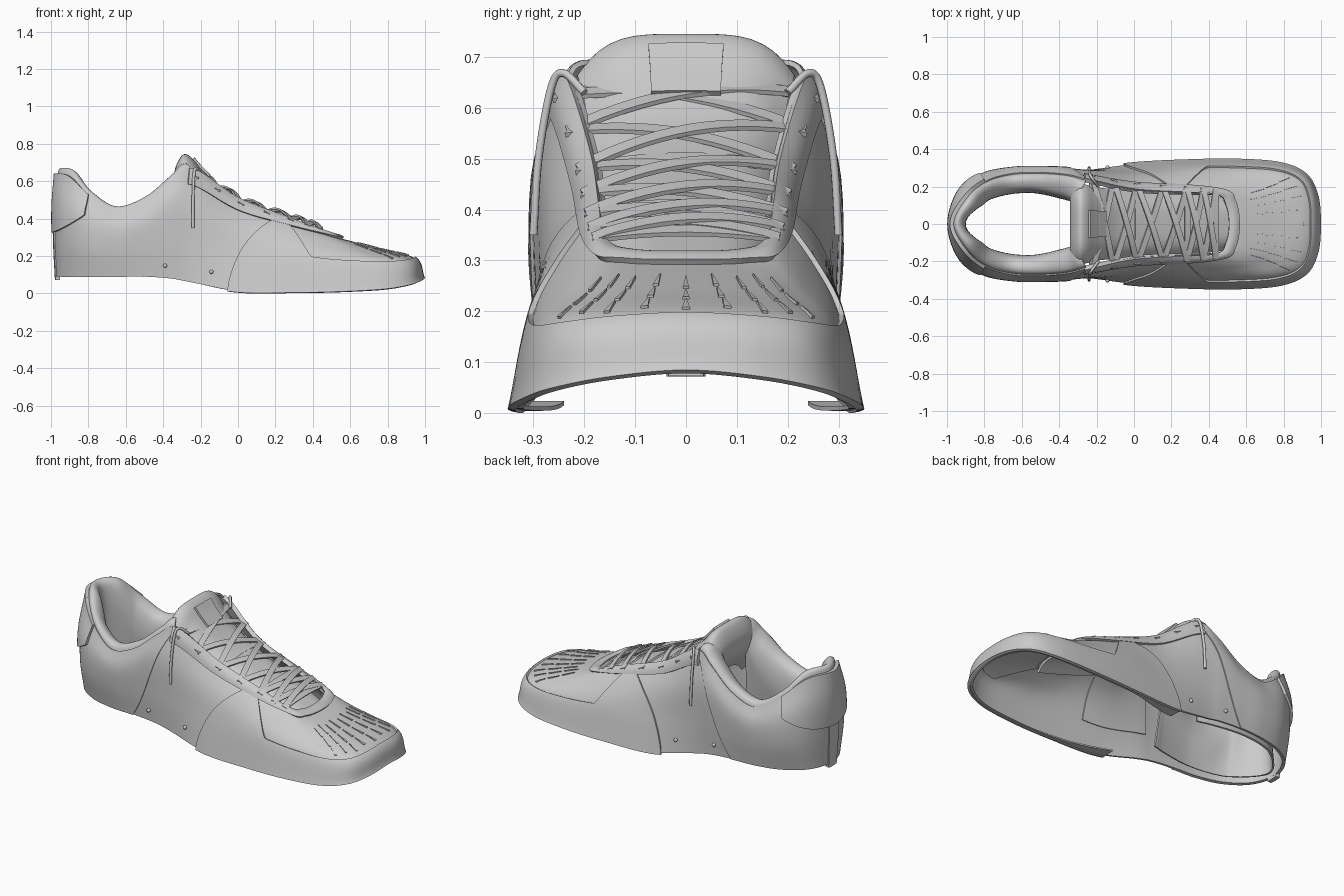
import bpy, bmesh, math
from mathutils import Vector

if "Cube" in bpy.data.objects:
    bpy.data.objects.remove(bpy.data.objects["Cube"])

grey = bpy.data.materials.new("light_grey")
grey.use_nodes = True
grey.diffuse_color = (0.6, 0.6, 0.6, 1)
grey.node_tree.nodes["Principled BSDF"].inputs["Base Color"].default_value = (0.6, 0.6, 0.6, 1)

# Half-shoe ribs from toe centre to heel centre: sole edge, shoulder, middle, rim
TOE_RIBS = [
    [(.988, 0, .085), (.942, 0, .19), (.75, 0, .242), (.51, 0, .305)],
    [(.975, .15, .072), (.932, .14, .183), (.74, .1, .242), (.505, .06, .305)],
    [(.915, .262, .05), (.885, .235, .172), (.72, .17, .237), (.49, .11, .31)],
    [(.78, .32, .028), (.76, .285, .167), (.65, .215, .237), (.47, .145, .32)],
    [(.55, .338, .016), (.54, .3, .177), (.51, .23, .265), (.41, .16, .345)],
    [(.3, .335, .012), (.3, .3, .2), (.29, .248, .305), (.27, .165, .4)],
    [(0, .32, .014), (0, .292, .2), (0, .257, .36), (0, .18, .505)],
]
HEEL_RIBS = [
    [(-.25, .288, .06), (-.25, .29, .25), (-.25, .283, .47), (-.24, .23, .66)],
    [(-.36, .283, .08), (-.37, .297, .27), (-.37, .298, .47), (-.35, .258, .605)],
    [(-.5, .28, .09), (-.5, .298, .24), (-.5, .302, .385), (-.49, .27, .49)],
    [(-.65, .27, .09), (-.65, .295, .23), (-.65, .298, .35), (-.65, .265, .435)],
    [(-.8, .23, .09), (-.81, .262, .25), (-.81, .262, .4), (-.79, .225, .52)],
    [(-.92, .14, .09), (-.928, .165, .27), (-.925, .162, .46), (-.895, .138, .625)],
    [(-.967, 0, .09), (-.976, 0, .27), (-.978, 0, .46), (-.965, 0, .64)],
]
RIBS = [[Vector(p) for p in rib] for rib in TOE_RIBS + HEEL_RIBS]
LAST = len(RIBS) - 1


def spline(pts, t):
    """Smooth curve through points, one unit of t per point."""
    n = len(pts)
    i = min(max(int(t), 0), n - 2)
    f = t - i
    b, c = pts[i], pts[i + 1]
    a = pts[i - 1] if i else b * 2 - c
    d = pts[i + 2] if i + 2 < n else c * 2 - b
    m, k = (c - a) / 2, (d - b) / 2
    return b + m * f + ((c - b) * 3 - m * 2 - k) * f ** 2 + ((b - c) * 2 + m + k) * f ** 3


def rib_point(k, v):
    k %= 2 * LAST
    p = spline(RIBS[min(k, 2 * LAST - k)], v)
    return Vector((p.x, -p.y, p.z)) if k > LAST else p


def wall(s, v, lift=0):
    """Point on the upper: s runs round the shoe, v from sole edge to rim."""
    i = math.floor(s)
    p = spline([rib_point(i + k, v) for k in (-1, 0, 1, 2)], 1 + s - i)
    if lift:
        du = wall(s + .02, v) - wall(s - .02, v)
        dv = wall(s, v + .02) - wall(s, v - .02)
        p = p + du.cross(dv).normalized() * lift
    return p


def finish(ob, angle=40):
    ob.data.materials.append(grey)
    bpy.ops.object.select_all(action='DESELECT')
    ob.select_set(True)
    bpy.context.view_layer.objects.active = ob
    for mod in list(ob.modifiers):
        bpy.ops.object.modifier_apply(modifier=mod.name)
    bpy.ops.object.shade_smooth_by_angle(angle=math.radians(angle))


def sheet(name, f, nu, nv, thick):
    """Thickened grid from f(a, b), with a and b from 0 to 1."""
    bm = bmesh.new()
    vs = [[bm.verts.new(f(i / nu, j / nv)) for j in range(nv + 1)] for i in range(nu + 1)]
    for i in range(nu):
        for j in range(nv):
            bm.faces.new((vs[i][j], vs[i + 1][j], vs[i + 1][j + 1], vs[i][j + 1]))
    bmesh.ops.remove_doubles(bm, verts=bm.verts, dist=1e-5)
    me = bpy.data.meshes.new(name)
    bm.to_mesh(me)
    bm.free()
    ob = bpy.data.objects.new(name, me)
    bpy.context.collection.objects.link(ob)
    mod = ob.modifiers.new("thickness", 'SOLIDIFY')
    mod.thickness = thick
    mod.offset = -1
    finish(ob)


def mix(a, b, t):
    return a + (b - a) * t


def smooth(a, b, x):
    t = min(max((x - a) / (b - a), 0), 1)
    return t * t * (3 - 2 * t)


# Upper shell and the toe backing inside it
sheet("upper_shell", lambda a, b: wall(mix(-LAST, LAST, a), 3 * b), 208, 24, .012)
sheet("toe_backing", lambda a, b: wall(mix(-3, 3, a), mix(1.15, 2.7, b), -.018), 40, 10, .006)

# Toe overlay: low round the toe, rising to the eyestay at its swept back ends
def toe_overlay(a, b):
    u = mix(-6.2, 6.2, a)
    v = mix(-.05, mix(1.0, 2.65, smooth(4.6, 5.08, abs(u))), b)
    sweep = max(0, abs(u) - 5) / 1.2 * .85 * (max(v, 0) / 2.65) ** 1.5
    return wall(u - math.copysign(sweep, u), v, .01)

sheet("toe_overlay", toe_overlay, 300, 16, .016)

# Turned-in lower edge of the toe overlay, wider toward its ends
def toe_flange(a, b):
    s = mix(-6.2, 6.2, a)
    p = wall(s, -.03)
    centre = Vector((min(p.x, .55), 0, p.z))
    width = mix(.02, .075, smooth(5, 6.2, abs(s)))
    return p + (centre - p).normalized() * width * (1 - b)

sheet("toe_flange", toe_flange, 100, 3, .008)

# Rear quarter with slanted front seams
def rear_quarter(a, b):
    start = 9 - 2 * b
    return wall(mix(start, 2 * LAST - start, a), 3 * b, .006)

sheet("rear_quarter", rear_quarter, 100, 18, .01)

# Eyestay band round the throat
def eyestay(a, b):
    s = mix(-7.15, 7.15, a)
    low = mix(2.78, 2.55, smooth(2, 5, abs(s)))
    return wall(s, mix(low, 3.02, b), .012 + .008 * math.sin(math.pi * b))

sheet("eyestay", eyestay, 130, 8, .02)

# Heel tab and back strip
def heel_tab(a, b):
    k = 2 * a - 1
    return wall(LAST + 1.95 * k, mix(1.3 + .8 * abs(k) ** 3, 3, b), .02)

sheet("heel_tab", heel_tab, 40, 14, .026)
sheet("heel_strip", lambda a, b: wall(LAST - .25 + .5 * a, mix(-.1, 1.5, b), .013), 8, 10, .025)

# Padded collar and heel lining, fuller at the front than behind the heel
LINING = [Vector(p) for p in ((-.004, -.015), (.01, .022), (.04, .03), (.075, 0),
                              (.09, -.08), (.085, -.2))]

def lining(a, b):
    s = mix(7.1, 2 * LAST - 7.1, a)
    rim = wall(s, 3)
    centre = Vector((min(max(rim.x, -.78), -.37), 0, rim.z))
    q = spline(LINING + [Vector((.05, .1 - rim.z))], b * 6)
    from_heel = abs(LAST - s)
    full = .72 + .43 * smooth(.3, 2, from_heel) + .3 * smooth(3.5, 5, from_heel)
    return rim + (centre - rim).normalized() * q.x * full + Vector((0, 0, q.y))

sheet("collar_lining", lining, 110, 30, .01)

# Tongue rolled over at its top: x, z, half width
TONGUE = [Vector(p) for p in (
    (.56, .27, .13), (.3, .38, .165), (.1, .465, .175), (-.08, .56, .185), (-.19, .66, .195),
    (-.255, .732, .21), (-.3, .738, .215), (-.34, .65, .21), (-.325, .55, .19), (-.25, .45, .17))]

def tongue(t, y, up=0):
    p = spline(TONGUE, t)
    drop = .08 * abs(y) ** 4 * p.z / .21
    return Vector((p.x + up * .5, -y * p.z, p.y - drop + up))

sheet("tongue", lambda a, b: tongue(9 * a, 2 * b - 1), 54, 20, .012)
sheet("tongue_label", lambda a, b: tongue(mix(3.6, 4.7, a), .36 * (2 * b - 1), .012), 8, 6, .014)


# Flat crossed laces
def ribbon(name, start, end, rise, width=.032):
    along = (end - start).normalized()
    side = along.cross(Vector((.45, 0, .9))).normalized() * width

    def f(a, b):
        arch = Vector((.2, 0, 1)) * rise * math.sin(math.pi * a) ** .8
        return start.lerp(end, a) + arch + side * (.5 - b)
    sheet(name, f, 14, 2, .009)

def eyelet(row, sign):
    p = wall(4 + .49 * row, 2.8, .022)
    return Vector((p.x, sign * p.y, p.z))

for row in range(6):
    for sign, rise in ((1, .022), (-1, .03)):
        ribbon(f"cross_lace_{row}_{'left' if sign > 0 else 'right'}",
               eyelet(row, sign), eyelet(row + 1, -sign), rise + .003 * row)
for row in (0, 2, 4, 6):
    ribbon(f"bar_lace_{row}", eyelet(row, 1), eyelet(row, -1), .015 + .002 * row)

# Hanging lace ends, inner side reinforcements and small side studs
for sign, side in ((1, "left"), (-1, "right")):
    cu = bpy.data.curves.new(f"lace_end_{side}", 'CURVE')
    cu.dimensions = '3D'
    cu.bevel_depth = .008
    cu.bevel_resolution = 2
    path = [Vector(p) for p in ((-.19, .2, .63), (-.22, .24, .668), (-.235, .265, .64),
                                (-.24, .29, .5), (-.24, .3, .35))]
    sp = cu.splines.new('POLY')
    sp.points.add(24)
    for i, pt in enumerate(sp.points):
        p = spline(path, i / 6)
        pt.co = (p.x, sign * p.y, p.z, 1)
    cu.use_fill_caps = True
    cu.materials.append(grey)
    bpy.context.collection.objects.link(bpy.data.objects.new(f"lace_end_{side}", cu))
    sheet(f"inner_reinforcement_{side}", lambda a, b: wall(
        sign * 6.5 - .9 + 1.8 * a, mix(.8, 2.6, b), -.018), 16, 10, .006)
    for n, (s, v) in enumerate(((8.2, .36), (6.52, .42))):
        p = wall(s, v, .004)
        bpy.ops.mesh.primitive_uv_sphere_add(segments=12, ring_count=8, radius=.011,
                                             location=(p.x, sign * p.y, p.z))
        stud = bpy.context.object
        stud.name = f"side_stud_{side}_{n}"
        finish(stud)

# Vent ridges fanned across the toe box
for col in range(-4, 5):
    for n in range(3):
        s = col * .6
        v = 1.2 + .42 * n + .08 * (col % 2)
        sheet(f"vent_ridge_{col + 4}_{n}", lambda a, b: wall(
            s + (a - .5) * .11 * (1 - .8 * b), v + .34 * b, .005), 2, 4, .008)
